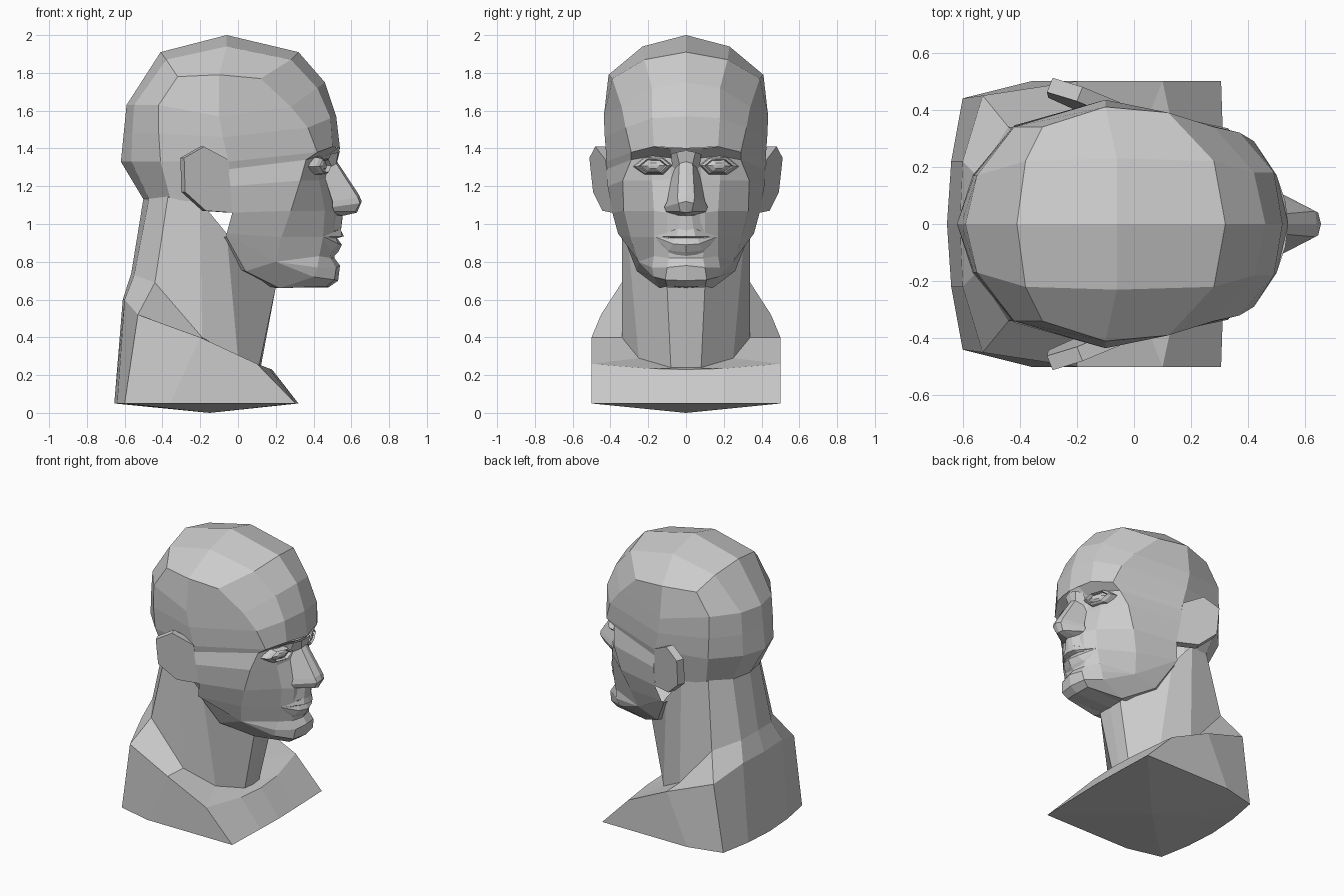
import bpy
import bmesh

default_cube = bpy.data.objects.get("Cube")
if default_cube:
    bpy.data.objects.remove(default_cube, do_unlink=True)


def make_material(name, value):
    material = bpy.data.materials.new(name)
    colour = (value, value, value, 1)
    material.diffuse_color = colour
    material.use_nodes = True
    material.node_tree.nodes["Principled BSDF"].inputs["Base Color"].default_value = colour
    return material


plaster = make_material("plaster grey", 0.6)


def finish(name, bm):
    """Clean the left half, then mirror it across the middle plane."""
    bmesh.ops.remove_doubles(bm, verts=bm.verts, dist=0.0005)
    bmesh.ops.recalc_face_normals(bm, faces=bm.faces)
    mesh = bpy.data.meshes.new(name)
    bm.to_mesh(mesh)
    bm.free()
    mesh.materials.append(plaster)
    part = bpy.data.objects.new(name, mesh)
    bpy.context.collection.objects.link(part)
    mirror = part.modifiers.new("mirror", "MIRROR")
    mirror.use_axis = (False, True, False)
    mirror.merge_threshold = 0.001
    return part


def add_strips(bm, rows, closed=False):
    """Skin neighbouring rows of points with flat four-sided faces."""
    grid = [[bm.verts.new(point) for point in row] for row in rows]
    for upper, lower in zip(grid, grid[1:]):
        count = len(upper)
        for i in range(count if closed else count - 1):
            j = (i + 1) % count
            bm.faces.new((upper[i], upper[j], lower[j], lower[i]))
    return grid


def loft(name, rows, closed=False):
    bm = bmesh.new()
    add_strips(bm, rows, closed)
    return finish(name, bm)


# Skull: rings from crown to brow, running from forehead to back of head
crown_ring = [(.32, 0, 1.91), (.28, .22, 1.87), (.12, .39, 1.77), (-.1, .41, 1.79),
              (-.32, .34, 1.78), (-.38, .22, 1.87), (-.41, 0, 1.91)]
temple_ring = [(.46, 0, 1.75), (.42, .18, 1.72), (.28, .34, 1.62), (-.1, .435, 1.57),
               (-.42, .34, 1.63), (-.55, .17, 1.63), (-.59, 0, 1.63)]
forehead_ring = [(.52, 0, 1.57), (.49, .18, 1.56), (.37, .32, 1.51), (-.08, .43, 1.46),
                 (-.42, .345, 1.48), (-.56, .17, 1.48), (-.605, 0, 1.48)]
brow_ring = [(.54, 0, 1.4), (.5, .17, 1.41), (.42, .29, 1.38), (-.05, .42, 1.33),
             (-.41, .34, 1.33), (-.565, .17, 1.33), (-.62, 0, 1.33)]
loft("skull", [crown_ring, temple_ring, forehead_ring, brow_ring])

# Crown: two bands that meet along the line over the top
crown_top = (-.06, 0, 2)
crown_edge = (-.06, .23, 1.94)
front_c, front_edge, front_side, side, back_side, back_edge, back_c = crown_ring
bm = bmesh.new()
for corners in ((front_c, front_edge, crown_edge, crown_top),
                (crown_top, crown_edge, back_edge, back_c),
                (front_edge, front_side, side, crown_edge),
                (crown_edge, side, back_side, back_edge)):
    bm.faces.new([bm.verts.new(corner) for corner in corners])
finish("crown", bm)

# Occiput: narrows from the widest ring to the nape
nape = [(-.05, .38, 1.06), (-.36, .29, 1.14), (-.47, .15, 1.13), (-.5, 0, 1.13)]
loft("occiput", [brow_ring[3:], nape])

# Face: rows from the middle line out to the ear
jaw_corner = (-.06, .36, .95)
jaw_middle = (.2, .25, .8)
brow_row = [brow_ring[0], (.53, .08, 1.4)] + brow_ring[1:4]
socket_row = [(.51, 0, 1.34), (.45, .08, 1.35), (.43, .18, 1.36),
              (.36, .29, 1.34), (-.05, .42, 1.29)]
cheek_row = [(.5, 0, 1.24), (.46, .08, 1.24), (.43, .18, 1.23),
             (.33, .335, 1.23), (-.04, .415, 1.2)]
nose_row = [(.54, 0, 1.05), (.51, .1, 1.06), (.46, .17, 1.07),
            (.28, .33, 1.07), (-.03, .39, 1.06)]
mouth_row = [(.52, 0, .93), (.5, .1, .93), (.45, .17, .93),
             (.23, .295, .93), jaw_corner]
lip_row = [(.51, 0, .82), (.49, .09, .82), (.43, .17, .83), jaw_middle, jaw_corner]
chin_row = [(.54, 0, .78), (.52, .1, .77), (.42, .18, .77), jaw_middle, jaw_corner]
chin_base = [(.53, 0, .7), (.51, .11, .705), (.4, .17, .72), jaw_middle, jaw_corner]
under_jaw = [(.48, 0, .665), (.47, .1, .67), (.22, .14, .66),
             (.04, .26, .75), (-.06, .33, .93)]
throat = [(.1, 0, .66), (.1, .08, .67), (.1, .1, .68),
          (-.05, .2, .78), (-.1, .28, .93)]
loft("face", [brow_row, socket_row, cheek_row, nose_row, mouth_row,
              lip_row, chin_row, chin_base, under_jaw, throat])

# Nose: flat ridge, sloping sides and a flat underside
loft("nose", [
    [(.54, 0, 1.39), (.53, .05, 1.38), (.49, .08, 1.37)],
    [(.525, 0, 1.33), (.52, .035, 1.32), (.45, .07, 1.28)],
    [(.64, 0, 1.155), (.635, .045, 1.14), (.5, .1, 1.12)],
    [(.655, 0, 1.12), (.645, .04, 1.11), (.5, .115, 1.09)],
    [(.63, 0, 1.06), (.62, .03, 1.065), (.51, .105, 1.065)],
    [(.54, 0, 1.04), (.53, .05, 1.05), (.5, .1, 1.06)]])

# Philtrum: the short upright plane between nose and mouth
loft("philtrum", [
    [(.555, 0, 1.045), (.545, .03, 1.045), (.5, .1, 1.05)],
    [(.545, 0, .965), (.545, .04, .975), (.45, .17, .94)]])

# Lips: every row ends in the same mouth corner
mouth_corner = (.45, .17, .935)
loft("lips", [row + [mouth_corner] for row in (
    [(.545, 0, .965), (.545, .04, .975)],
    [(.56, 0, .935), (.55, .05, .935)],
    [(.525, 0, .925), (.52, .06, .925)],
    [(.55, 0, .89), (.53, .07, .895)],
    [(.53, 0, .85), (.5, .09, .86)],
    [(.505, 0, .825), (.48, .09, .83)])])

# Eyes: almond lids around a faceted ball
almond = [(-.095, 0), (-.05, .037), (.04, .04), (.095, -.005), (.04, -.045), (-.05, -.045)]


def eye_loop(scale, bulge):
    return [(.45 - .4 * (scale * y + .04) + bulge, .175 + scale * y, 1.31 + scale * z)
            for y, z in almond]


loft("eyelids", [eye_loop(1.1, -.02), eye_loop(1, .015),
                 eye_loop(.8, .03), eye_loop(.7, .01)], True)
loft("eyeballs", [eye_loop(.75, .005), eye_loop(.35, .025), eye_loop(0, .028)], True)

# Ears: leaning plates that flare away from the head toward the back
ear_outline = [(-.03, 1.06), (-.17, 1.07), (-.28, 1.17), (-.285, 1.35),
               (-.18, 1.41), (-.05, 1.34)]
ear_outer = [(x, .415 - .36 * (x + .03) + .1 * (z - 1.3), z) for x, z in ear_outline]
ear_inner = [(x - .02, y - .05, z) for x, y, z in ear_outer]
bm = bmesh.new()
loops = add_strips(bm, [ear_outer, ear_inner], True)
for loop in loops:
    bm.faces.new(loop)
finish("ears", bm)

# Neck and shoulders share the ring where they meet
neck_top = [(.2, 0, .665), (.2, .1, .665), (-.06, .31, .95), (-.2, .34, 1.12),
            (-.37, .28, 1.15), (-.47, .15, 1.14), (-.5, 0, 1.14)]
neck_base = [(.12, 0, .24), (.11, .08, .24), (0, .25, .29), (-.19, .34, .4),
             (-.44, .34, .69), (-.55, .17, .73), (-.565, 0, .74)]
loft("neck", [neck_top, neck_base])

shoulder_ring = [(.18, 0, .23), (.165, .2, .235), (.1, .5, .26), (-.2, .5, .4),
                 (-.53, .45, .52), (-.6, .22, .6), (-.61, 0, .6)]
base_ring = [(.32, 0, .05), (.315, .2, .05), (.305, .5, .05), (-.36, .5, .05),
             (-.6, .44, .05), (-.64, .22, .05), (-.655, 0, .05)]
base_point = [(-.15, 0, 0)] * len(base_ring)
loft("shoulders", [neck_base, shoulder_ring, base_ring, base_point])
